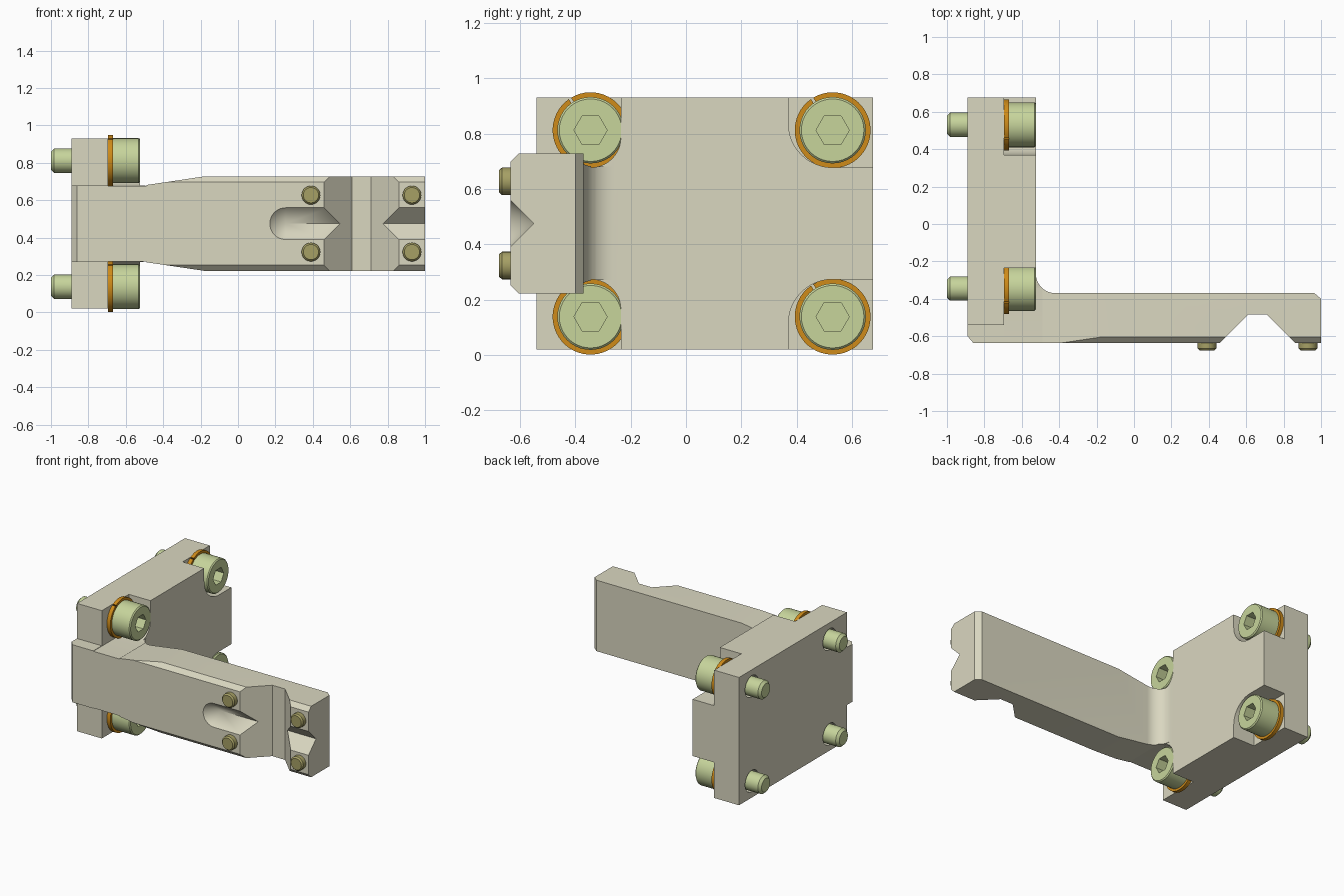
import bpy, bmesh
from math import cos, sin, pi, radians
from mathutils import Vector

if "Cube" in bpy.data.objects:
    bpy.data.objects.remove(bpy.data.objects["Cube"])

ZC = 0.475  # height of the horizontal symmetry plane


def material(name, rgb):
    m = bpy.data.materials.new(name)
    m.diffuse_color = (*rgb, 1)
    m.use_nodes = True
    m.node_tree.nodes["Principled BSDF"].inputs["Base Color"].default_value = m.diffuse_color
    return m


BEIGE = material("beige", (0.70, 0.68, 0.53))
GREEN = material("pale_green", (0.57, 0.66, 0.33))
ORANGE = material("orange", (0.62, 0.26, 0.01))
OLIVE = material("olive", (0.38, 0.35, 0.13))


def place(axis, u, v, t):
    return {"x": (t, u, v), "y": (u, t, v), "z": (u, v, t)}[axis]


def finish(bm, name, mat=None):
    bmesh.ops.recalc_face_normals(bm, faces=bm.faces)
    me = bpy.data.meshes.new(name)
    bm.to_mesh(me)
    bm.free()
    ob = bpy.data.objects.new(name, me)
    bpy.context.collection.objects.link(ob)
    if mat:
        me.materials.append(mat)
    return ob


def loft(name, rings, mat=None):
    """Closed solid through a list of equal-length vertex rings."""
    bm = bmesh.new()
    vs = [[bm.verts.new(p) for p in r] for r in rings]
    n = len(vs[0])
    for a, b in zip(vs, vs[1:]):
        for i in range(n):
            j = (i + 1) % n
            bm.faces.new((a[i], a[j], b[j], b[i]))
    bm.faces.new(vs[0])
    bm.faces.new(vs[-1])
    return finish(bm, name, mat)


def prism(name, pts, axis, lo, hi, mat=None):
    return loft(name, [[place(axis, u, v, t) for u, v in pts] for t in (lo, hi)], mat)


def arc(cu, cv, r, a0, a1, n):
    return [(cu + r * cos(radians(a0 + (a1 - a0) * i / n)),
             cv + r * sin(radians(a0 + (a1 - a0) * i / n))) for i in range(n + 1)]


def lathe(name, profile, axis, cu, cv, n=32, mat=None):
    return loft(name, [[place(axis, u, v, t) for u, v in arc(cu, cv, r, 0, 360, n)[:-1]]
                       for r, t in profile], mat)


def boolean(ob, tool, op="DIFFERENCE"):
    m = ob.modifiers.new("bool", "BOOLEAN")
    m.operation, m.object, m.solver = op, tool, "EXACT"
    bpy.context.view_layer.objects.active = ob
    bpy.ops.object.modifier_apply(modifier=m.name)
    bpy.data.objects.remove(tool)


def smooth(ob):
    bpy.ops.object.select_all(action="DESELECT")
    ob.select_set(True)
    bpy.context.view_layer.objects.active = ob
    bpy.ops.object.shade_smooth_by_angle(angle=radians(25))


# Arm: plan profile with notch and root fillet
plan = [(-.89, -.60), (-.86, -.635), (.46, -.635), (.61, -.485), (.71, -.485), (.86, -.635),
        (1, -.635), (1, -.40), (.965, -.37)]
plan += arc(-.42, -.265, .105, 270, 180, 10) + [(-.56, -.265), (-.56, -.2), (-.87, -.2), (-.89, -.22)]
arm = prism("arm", plan, "z", 0, 1, BEIGE)

# Side taper and chamfered front edges
half = [(-1.1, .205), (-.5, .205), (-.18, .2525), (1.1, .2525)]
outline = [(x, ZC + h) for x, h in half] + [(x, ZC - h) for x, h in reversed(half)]
boolean(arm, prism("taper", outline, "y", -1, 1), "INTERSECT")
section = [(-.635 - .05, ZC + .1725), (-.555, ZC + .3025), (0, ZC + .3025),
           (0, ZC - .3025), (-.555, ZC - .3025), (-.635 - .05, ZC - .1725)]
section[0], section[-1] = (-.685, ZC + .1725), (-.685, ZC - .1725)
boolean(arm, prism("chamfer", section, "x", -1.2, 1.2), "INTERSECT")

# Lengthwise vee groove with a conical end
bm = bmesh.new()
points = [(u, -.655, v) for u, v in arc(.255, ZC, .105, 0, 360, 32)[:-1]]
points += [(.255, -.55, ZC), (1.1, -.55, ZC), (1.1, -.655, ZC + .105), (1.1, -.655, ZC - .105)]
for p in points:
    bm.verts.new(p)
bmesh.ops.convex_hull(bm, input=bm.verts)
boolean(arm, finish(bm, "groove"))

# Mounting plate joined to the arm
bracket = prism("bracket", [(-.89, -.54), (-.525, -.54), (-.525, .675), (-.89, .675)],
                "z", .02, .93, BEIGE)
boolean(bracket, arm, "UNION")

# Corner pockets and clearance holes, mirrored about the mid height
BOLTS = [(y, s) for y in (-.345, .53) for s in (1, -1)]
for y, s in BOLTS:
    if y < 0:
        shape = [(-.8, .6), (-.8, .202)] + arc(-.345, .312, .11, 270, 360, 10) + [(-.235, .6)]
    else:
        shape = [(.8, .6), (.8, .202)] + arc(.53, .362, .16, 270, 180, 12) + [(.37, .6)]
    shape = [(u, ZC + s * v) for u, v in shape]
    boolean(bracket, prism("pocket", shape, "x", -.695, -.49))
    boolean(bracket, lathe("hole", [(.076, -1), (.076, -.6)], "x", y, ZC + s * .337))
smooth(bracket)

# Socket head bolts and split washers
for y, s in BOLTS:
    z = ZC + s * .337
    bolt = lathe("bolt", [(.048, -1), (.065, -.983), (.065, -.67), (.12, -.67),
                          (.12, -.532), (.113, -.525)], "x", y, z, 40, GREEN)
    boolean(bolt, lathe("hex", [(.06, -.6), (.06, -.5)], "x", y, z, 6))
    smooth(bolt)
    ring = arc(y, z, .137, 125, 481, 48) + arc(y, z, .07, 479, 127, 48)
    smooth(prism("split_washer", ring, "x", -.695, -.668, ORANGE))

# Small contact pins on the arm front
for x in (.39, .93):
    for s in (1, -1):
        smooth(lathe("pin", [(.05, -.60), (.05, -.665), (.041, -.675)],
                     "y", x, ZC + s * .152, 28, OLIVE))
